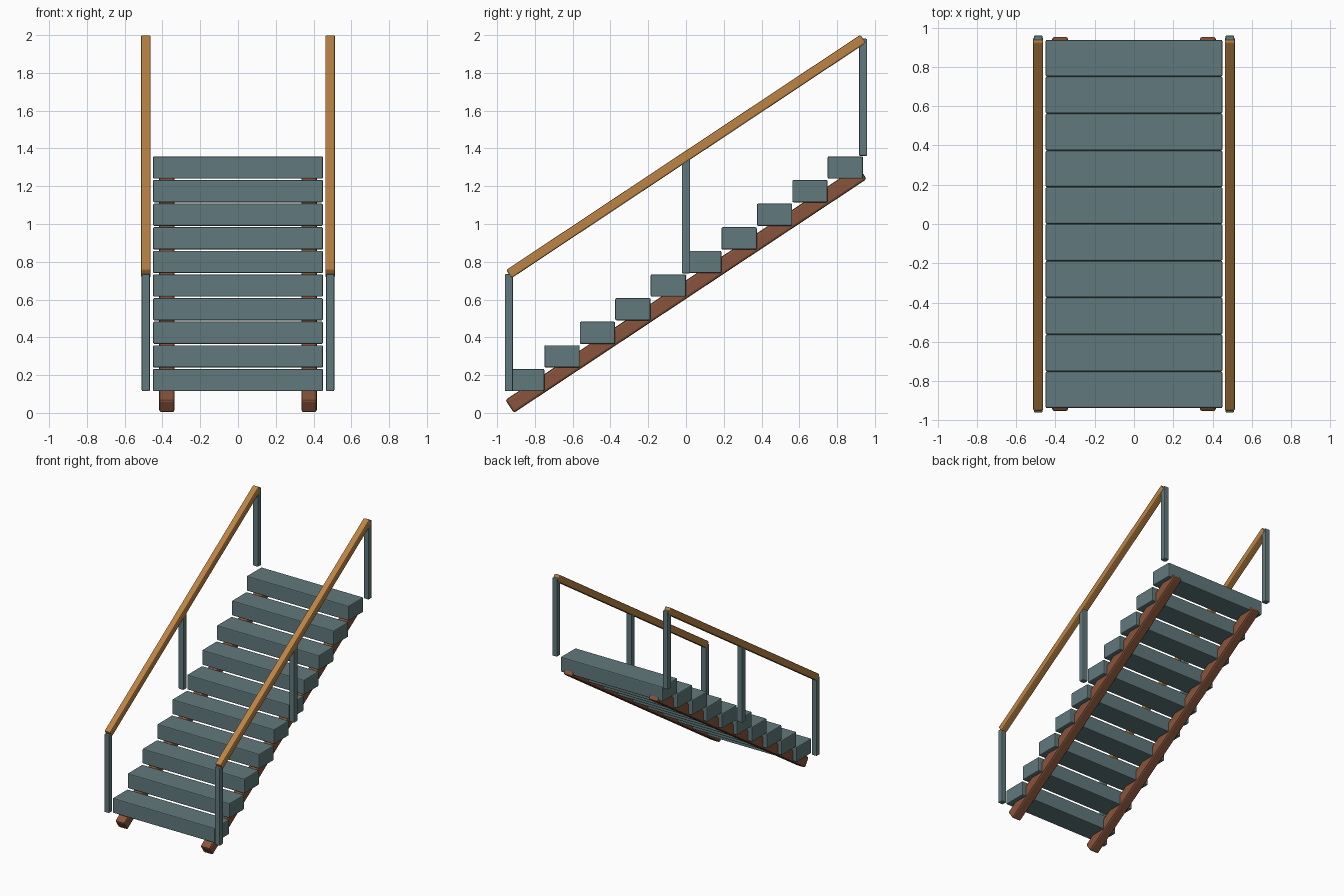
import bpy
from math import atan2, hypot

if "Cube" in bpy.data.objects:
    bpy.data.objects.remove(bpy.data.objects["Cube"])


def material(name, rgb):
    m = bpy.data.materials.new(name)
    m.diffuse_color = (*rgb, 1)
    m.use_nodes = True
    m.node_tree.nodes["Principled BSDF"].inputs["Base Color"].default_value = m.diffuse_color
    return m


PAINT = material("grey_teal_paint", (0.12, 0.19, 0.20))
RAIL = material("rail_wood", (0.50, 0.23, 0.06))
BEAM = material("beam_wood", (0.25, 0.09, 0.045))


def box(name, center, size, mat, bevel, tilt=0.0):
    bpy.ops.mesh.primitive_cube_add(size=1, location=center)
    ob = bpy.context.object
    ob.name = name
    ob.scale = size
    bpy.ops.object.transform_apply(location=False, rotation=False, scale=True)
    ob.rotation_euler.x = tilt
    ob.data.materials.append(mat)
    b = ob.modifiers.new("rounded_edges", 'BEVEL')
    b.width = bevel
    b.segments = 2
    return ob


def sloped_beam(name, x, start, end, width, mat, bevel):
    dy, dz = end[0] - start[0], end[1] - start[1]
    center = (x, (start[0] + end[0]) / 2, (start[1] + end[1]) / 2)
    return box(name, center, (width, hypot(dy, dz), width), mat, bevel, atan2(dz, dy))


# Ten overlapping-free treads climbing to the back
for i in range(10):
    box(f"tread_{i + 1}", (0, -0.8437 + 0.1875 * i, 0.174 + 0.125 * i),
        (0.90, 0.187, 0.118), PAINT, 0.007)

for side, s in (("left", -1), ("right", 1)):
    # Stringer under the treads
    sloped_beam(f"{side}_stringer", s * 0.376, (-0.934, 0.034), (0.934, 1.272),
                0.082, BEAM, 0.012)
    # Handrail
    sloped_beam(f"{side}_handrail", s * 0.488, (-0.9375, 0.735), (0.9375, 1.98),
                0.052, RAIL, 0.008)
    # Posts
    for label, y, z in (("front", -0.9375, 0.115), ("middle", 0, 0.738), ("back", 0.9375, 1.361)):
        box(f"{side}_{label}_post", (s * 0.488, y, z + 0.31), (0.044, 0.044, 0.62),
            PAINT, 0.006)
